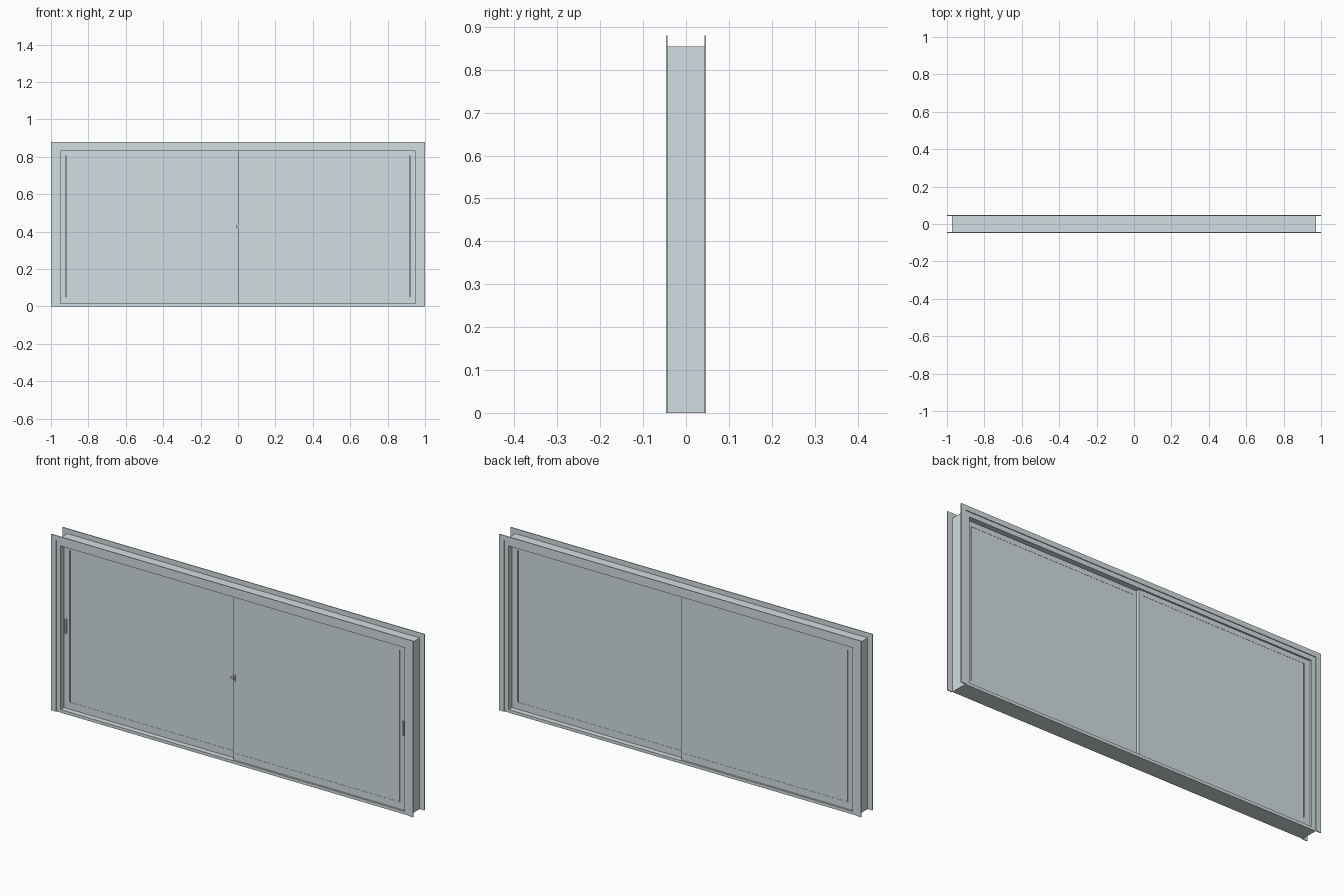
import bpy
import bmesh

cube = bpy.data.objects.get("Cube")
if cube:
    bpy.data.objects.remove(cube, do_unlink=True)

metal = bpy.data.materials.new("pale grey aluminium")
metal.use_nodes = True
colour = (0.65, 0.73, 0.745, 1)
metal.diffuse_color = colour
metal.node_tree.nodes["Principled BSDF"].inputs["Base Color"].default_value = colour


def prism(name, outline, y0, y1):
    """Extrude an (x, z) outline from y0 to y1."""
    bm = bmesh.new()
    face = bm.faces.new([bm.verts.new((x, y0, z)) for x, z in outline])
    out = bmesh.ops.extrude_face_region(bm, geom=[face])
    verts = [v for v in out["geom"] if isinstance(v, bmesh.types.BMVert)]
    bmesh.ops.translate(bm, verts=verts, vec=(0, y1 - y0, 0))
    bmesh.ops.recalc_face_normals(bm, faces=bm.faces)
    mesh = bpy.data.meshes.new(name)
    bm.to_mesh(mesh)
    bm.free()
    mesh.materials.append(metal)
    ob = bpy.data.objects.new(name, mesh)
    bpy.context.collection.objects.link(ob)
    return ob


def box(name, x0, x1, y0, y1, z0, z1):
    return prism(name, [(x0, z0), (x1, z0), (x1, z1), (x0, z1)], y0, y1)


HALF, TOP = 1.0, 0.88          # outer size of the flanges
BODY, HEAD = 0.974, 0.855      # outer size of the frame body
OPEN, SILL, LINTEL = 0.95, 0.015, 0.832   # clear opening
FACE, DEPTH = 0.047, 0.043     # flange face and body face

# Mitred flanges on front and back
for side, s in (("front", -1), ("back", 1)):
    y0, y1 = s * DEPTH, s * FACE
    prism(side + "_head_flange",
          [(-HALF, TOP), (-BODY, HEAD), (BODY, HEAD), (HALF, TOP)], y0, y1)
    for hand, m in (("left", 1), ("right", -1)):
        prism(f"{side}_{hand}_flange",
              [(m * HALF, 0), (m * BODY, 0), (m * BODY, HEAD), (m * HALF, TOP)], y0, y1)

# Frame body: jambs, head and sill
for hand, m in (("left", 1), ("right", -1)):
    box(hand + "_jamb", m * OPEN, m * BODY, -DEPTH, DEPTH, 0, HEAD)
box("frame_head", -OPEN, OPEN, -DEPTH, DEPTH, LINTEL, HEAD)
box("frame_sill", -OPEN, OPEN, -DEPTH, DEPTH, 0, SILL)

# Sliding sashes: the left one stands forward, the right one back
GLASS, LOW, HIGH, MEET = 0.92, 0.05, 0.808, 0.018
NEAR, FAR, GROOVE = 0.034, 0.016, 0.004
for hand, m in (("left", 1), ("right", -1)):
    y0, y1 = -m * NEAR, m * FAR
    box(hand + "_sash_outer_stile", m * GLASS, m * OPEN, y0, y1, SILL, LINTEL)
    box(hand + "_sash_meeting_stile", 0, m * MEET, y0, y1, SILL, LINTEL)
    box(hand + "_sash_bottom_rail", m * MEET, m * GLASS, y0, y1, SILL, LOW)
    box(hand + "_sash_top_rail", m * MEET, m * GLASS, y0, y1, HIGH, LINTEL)
    # Pane almost flush with the sash, over a core that closes the side groove
    box(hand + "_pane", m * MEET, m * (GLASS - GROOVE),
        y0 + m * 0.001, y1 - m * 0.001, LOW, HIGH)
    box(hand + "_pane_core", m * (GLASS - GROOVE), m * GLASS,
        y0 + m * 0.01, y1 - m * 0.01, LOW, HIGH)
    # Finger pull on the front of the outer stile
    front = min(y0, y1)
    box(hand + "_pull", m * 0.935, m * 0.943, front - 0.006, front, 0.39, 0.46)

# Small latch on the meeting stile
box("latch_plate", 0, 0.01, -NEAR - 0.003, -NEAR, 0.41, 0.44)
box("latch_lever", -0.012, 0.006, -NEAR - 0.009, -NEAR - 0.003, 0.42, 0.432)
